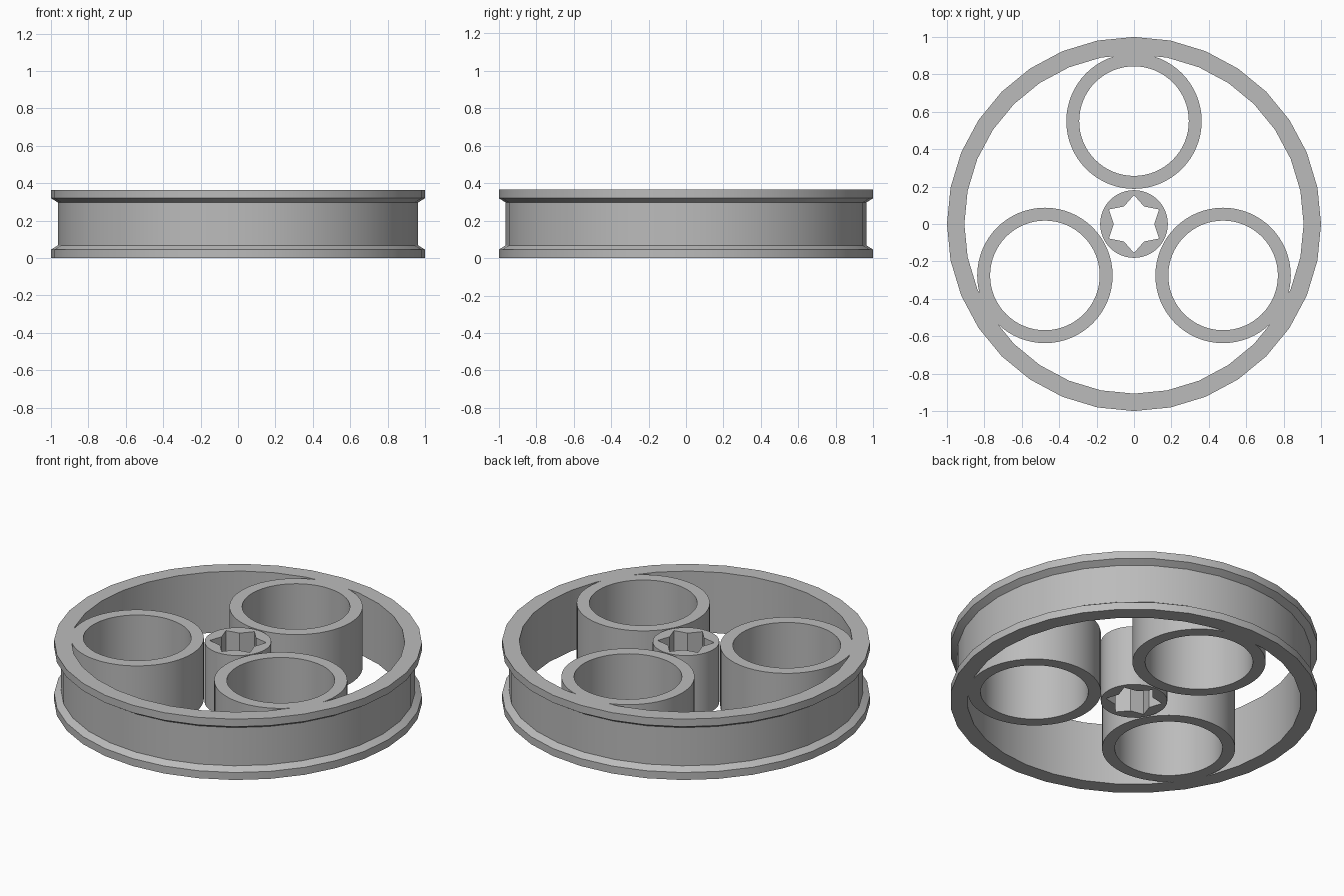
import bpy, bmesh
from math import sin, cos, pi, radians

cube = bpy.data.objects.get("Cube")
if cube:
    bpy.data.objects.remove(cube)

HEIGHT = 0.365

grey = bpy.data.materials.new("plain grey")
grey.use_nodes = True
colour = (0.5, 0.5, 0.5, 1)
grey.diffuse_color = colour
grey.node_tree.nodes["Principled BSDF"].inputs["Base Color"].default_value = colour


def circle(radius, sides):
    return [(radius * cos(2 * pi * i / sides), radius * sin(2 * pi * i / sides))
            for i in range(sides)]


def loft(name, sections, centre=(0, 0)):
    """Skin a closed loop of (outline, z) sections into a ring-shaped solid."""
    bm = bmesh.new()
    loops = [[bm.verts.new((x, y, z)) for x, y in outline] for outline, z in sections]
    for a, b in zip(loops, loops[1:] + loops[:1]):
        for i in range(len(a)):
            j = (i + 1) % len(a)
            bm.faces.new((a[i], a[j], b[j], b[i]))
    bmesh.ops.recalc_face_normals(bm, faces=bm.faces)
    mesh = bpy.data.meshes.new(name)
    bm.to_mesh(mesh)
    bm.free()
    mesh.materials.append(grey)
    obj = bpy.data.objects.new(name, mesh)
    obj.location = (*centre, 0)
    bpy.context.collection.objects.link(obj)
    bpy.ops.object.select_all(action="DESELECT")
    obj.select_set(True)
    bpy.context.view_layer.objects.active = obj
    bpy.ops.object.shade_smooth_by_angle(angle=radians(25))
    return obj


# Rim: flanged outside with a shallow groove, straight bore
rim_profile = [(0.907, 0), (1, 0), (1, 0.045), (0.963, 0.068),
               (0.963, 0.297), (1, 0.32), (1, HEIGHT), (0.907, HEIGHT)]
loft("rim", [(circle(r, 32), z) for r, z in rim_profile])

# Three tubes between hub and rim
for n, name in enumerate(("back_tube", "right_tube", "left_tube")):
    angle = pi / 2 + n * 2 * pi / 3
    outer, bore = circle(0.362, 64), circle(0.293, 64)
    loft(name, [(bore, 0), (outer, 0), (outer, HEIGHT), (bore, HEIGHT)],
         (0.55 * cos(angle), 0.55 * sin(angle)))

# Hub with a six-pointed star socket
outer = circle(0.181, 48)
star = []
for i in range(12):
    r, a = (0.155 if i % 2 else 0.108), i * pi / 6
    r2, a2 = (0.108 if i % 2 else 0.155), (i + 1) * pi / 6
    for t in (0, 0.25, 0.5, 0.75):
        star.append((r * cos(a) * (1 - t) + r2 * cos(a2) * t,
                     r * sin(a) * (1 - t) + r2 * sin(a2) * t))
loft("hub", [(star, 0), (outer, 0), (outer, HEIGHT), (star, HEIGHT)])
